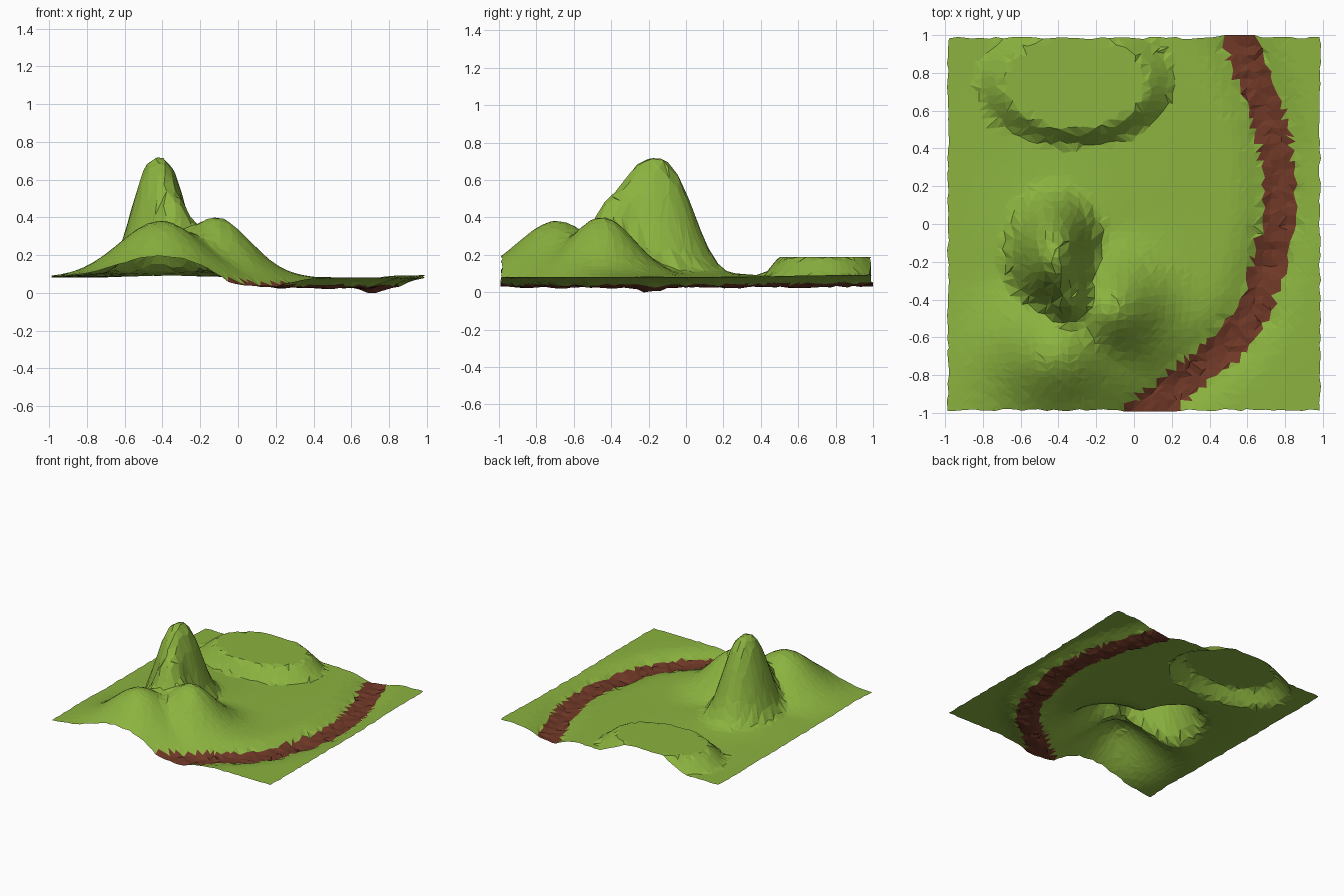
import bpy, bmesh, math, random
from mathutils import Vector
from mathutils.geometry import intersect_point_line

if "Cube" in bpy.data.objects:
    bpy.data.objects.remove(bpy.data.objects["Cube"])

random.seed(4)
N = 46
EDGE = 0.985
GROUND = 0.092

# Centre line of the sunken path, back to front
PATH = [Vector((x, y, 0)) for x, y in [
    (0.53, 1.1), (0.55, 0.98), (0.62, 0.8), (0.70, 0.6), (0.75, 0.4), (0.765, 0.2),
    (0.77, 0.05), (0.72, -0.2), (0.64, -0.45), (0.52, -0.62), (0.34, -0.77),
    (0.14, -0.93), (0.0, -1.05)]]


def path_distance(x, y):
    p = Vector((x, y, 0))
    best = 9
    for a, b in zip(PATH, PATH[1:]):
        q, t = intersect_point_line(p, a, b)
        q = a.lerp(b, max(0, min(1, t)))
        best = min(best, (p - q).length)
    return best


def bump(x, y, cx, cy, rx, ry, h, power=2):
    r = math.hypot((x - cx) / rx, (y - cy) / ry)
    return h * math.exp(-r ** power)


def height(x, y):
    parts = [
        bump(x, y, -0.42, -0.17, 0.18, 0.255, 0.635, 2.7),   # main peak
        bump(x, y, -0.35, -0.37, 0.14, 0.17, 0.42, 3),       # peak shoulder
        bump(x, y, -0.41, -0.69, 0.31, 0.30, 0.30),          # front hill
        bump(x, y, -0.12, -0.45, 0.26, 0.25, 0.32),          # side hill
        bump(x, y, -0.40, -0.13, 0.33, 0.40, 0.05),          # peak apron
    ]
    # Flat-topped plateau
    r = math.hypot((x + 0.31) / 0.52, (y - 0.75) / 0.34)
    parts.append(0.107 * max(0, min(1, (1 - r) / 0.25)))
    hill = sum(p ** 4 for p in parts) ** 0.25
    # Trench under the path
    d = path_distance(x, y)
    trench = 0.055 * math.exp(-(d / 0.15) ** 2.5)
    if d < 0.1:
        trench += random.uniform(-0.006, 0.01)
    pit = bump(x, y, 0.72, -0.2, 0.07, 0.08, 0.025)
    rise = 0.012 * max(0, x) * max(0, y)
    return GROUND + hill - trench - pit + rise


# Irregular triangulated sheet
bm = bmesh.new()
step = 2 * EDGE / N
grid = []
for j in range(N + 1):
    row = []
    for i in range(N + 1):
        x, y = -EDGE + i * step, -EDGE + j * step
        jx = jy = 0.3 * step
        if i in (0, N):
            jx = 0.006
        if j in (0, N):
            jy = 0.006
        x += random.uniform(-jx, jx)
        y += random.uniform(-jy, jy)
        if j in (0, N) and path_distance(x, y) < 0.1:
            y = math.copysign(1.0 if j else 0.993, y)
        x = max(-0.99, min(0.99, x))
        row.append(bm.verts.new((x, y, height(x, y))))
    grid.append(row)
for j in range(N):
    for i in range(N):
        a, b, c, d = grid[j][i], grid[j][i + 1], grid[j + 1][i + 1], grid[j + 1][i]
        if random.random() < 0.5:
            tris = ((a, b, c), (a, c, d))
        else:
            tris = ((a, b, d), (b, c, d))
        for t in tris:
            bm.faces.new(t)

# Stand on z = 0
low = min(v.co.z for v in bm.verts)
bmesh.ops.translate(bm, verts=bm.verts, vec=(0, 0, -low))


def make_part(name, color, keep_path):
    part = bm.copy()
    drop = []
    for f in part.faces:
        c = f.calc_center_median()
        if (path_distance(c.x, c.y) < 0.088) != keep_path:
            drop.append(f)
    bmesh.ops.delete(part, geom=drop, context='FACES')
    mesh = bpy.data.meshes.new(name)
    part.to_mesh(mesh)
    part.free()
    mat = bpy.data.materials.new(name)
    mat.diffuse_color = color
    mat.use_nodes = True
    mat.node_tree.nodes["Principled BSDF"].inputs["Base Color"].default_value = mat.diffuse_color
    mesh.materials.append(mat)
    obj = bpy.data.objects.new(name, mesh)
    bpy.context.collection.objects.link(obj)


make_part("grass_terrain", (0.26, 0.45, 0.05, 1), False)
make_part("dirt_path", (0.16, 0.04, 0.02, 1), True)
bm.free()
